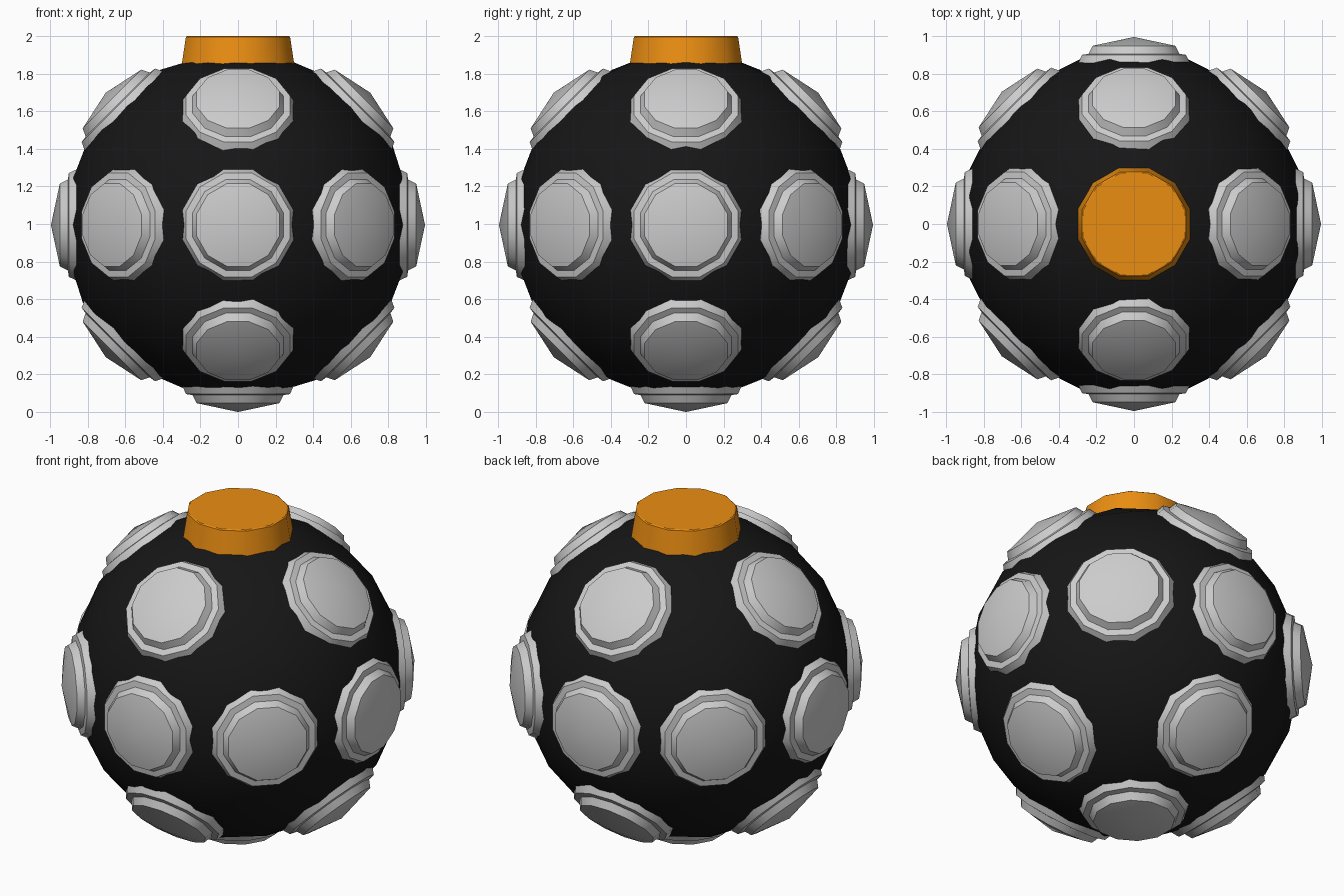
import bpy, bmesh, math
from itertools import product
from mathutils import Vector

if "Cube" in bpy.data.objects:
    bpy.data.objects.remove(bpy.data.objects["Cube"])

CENTRE = Vector((0, 0, 0.995))
SIDES = 12


def material(name, colour):
    mat = bpy.data.materials.new(name)
    mat.diffuse_color = colour
    mat.use_nodes = True
    mat.node_tree.nodes["Principled BSDF"].inputs["Base Color"].default_value = mat.diffuse_color
    return mat


def finish(obj, angle):
    bpy.ops.object.select_all(action='DESELECT')
    obj.select_set(True)
    bpy.context.view_layer.objects.active = obj
    bpy.ops.object.shade_smooth_by_angle(angle=math.radians(angle))


def lathe(name, profile, direction, mat=None):
    """Revolve (radius, distance) points around a ray from the ball centre."""
    bm = bmesh.new()
    rings = []
    for r, d in profile:
        if r == 0:
            rings.append([bm.verts.new((0, 0, d))])
            continue
        ring = []
        for i in range(SIDES):
            a = 2 * math.pi * (i + 0.5) / SIDES
            ring.append(bm.verts.new((r * math.cos(a), r * math.sin(a), d)))
        rings.append(ring)
    bm.faces.new(rings[0][::-1])
    for low, high in zip(rings, rings[1:]):
        for i in range(SIDES):
            j = (i + 1) % SIDES
            if len(high) == 1:
                bm.faces.new((low[i], low[j], high[0]))
            else:
                bm.faces.new((low[i], low[j], high[j], high[i]))
    if len(rings[-1]) > 1:
        bm.faces.new(rings[-1])
    mesh = bpy.data.meshes.new(name)
    bm.to_mesh(mesh)
    bm.free()
    obj = bpy.data.objects.new(name, mesh)
    bpy.context.collection.objects.link(obj)
    obj.location = CENTRE
    obj.rotation_mode = 'QUATERNION'
    obj.rotation_quaternion = direction.to_track_quat('Z', 'Y')
    if mat:
        mesh.materials.append(mat)
    finish(obj, 35)
    return obj


# Black ball
bpy.ops.mesh.primitive_ico_sphere_add(subdivisions=3, radius=0.923, location=CENTRE)
ball = bpy.context.object
ball.name = "ball_body"
ball.data.materials.append(material("black", (0.008, 0.008, 0.008, 1)))
finish(ball, 60)

# Grey studs on every axis and every 45 degree diagonal; the top one is the cap
stud_profile = [(0.315, 0.84), (0.286, 0.90), (0.25, 0.905), (0.228, 0.948), (0, 0.995)]
cap_profile = [(0.315, 0.82), (0.287, 1.0), (0.280, 1.005)]
orange = material("orange", (0.83, 0.27, 0.006, 1))
for d in product((-1, 0, 1), repeat=3):
    if d == (0, 0, 1):
        lathe("top_cap", cap_profile, Vector(d), orange)
    elif sum(map(abs, d)) in (1, 2):
        lathe("stud", stud_profile, Vector(d))
